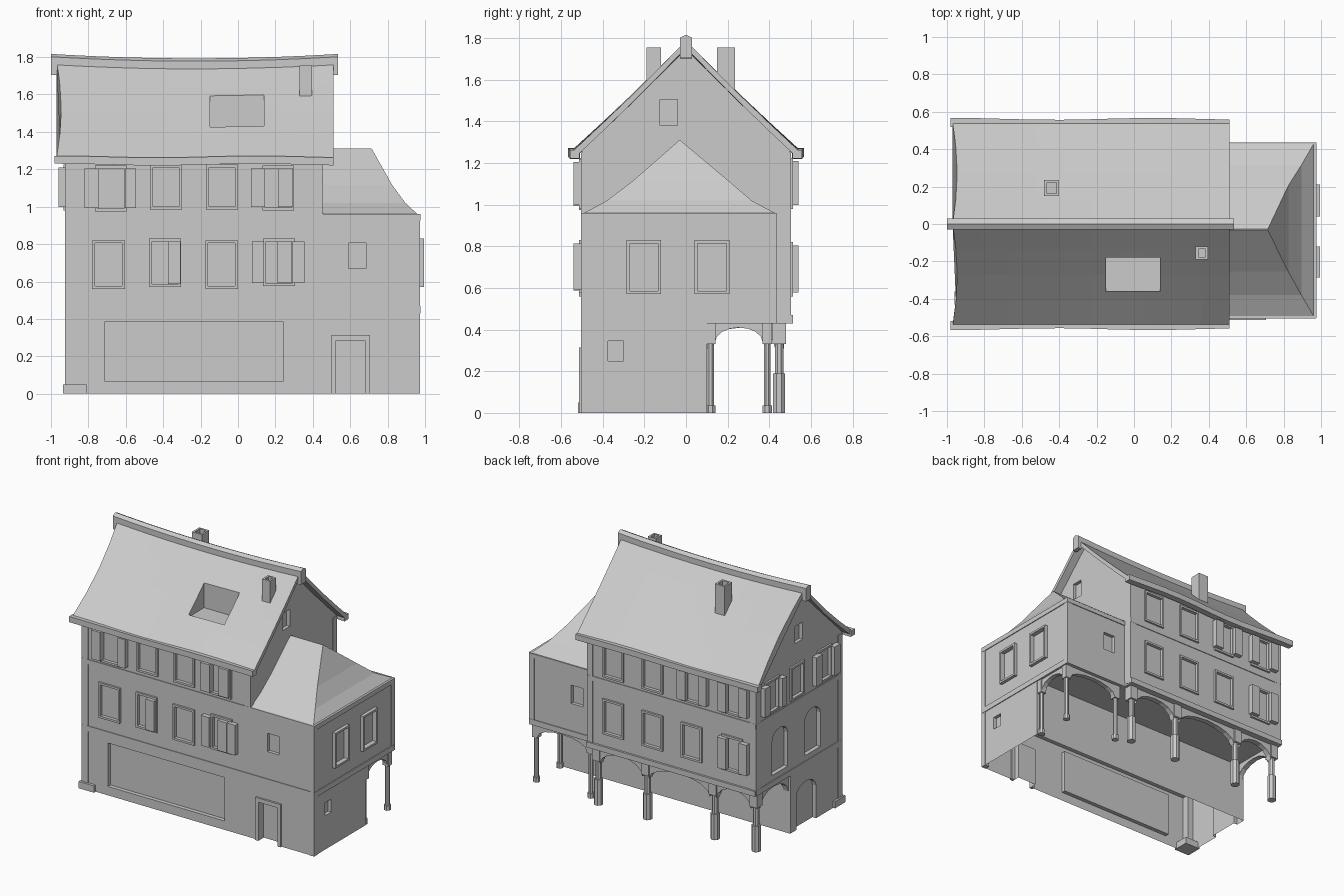
import bpy, bmesh, math
from mathutils import Vector, Matrix

if "Cube" in bpy.data.objects:
    bpy.data.objects.remove(bpy.data.objects["Cube"])

def finish(bm, name, hide=False):
    bmesh.ops.recalc_face_normals(bm, faces=bm.faces)
    me = bpy.data.meshes.new(name)
    bm.to_mesh(me); bm.free()
    ob = bpy.data.objects.new(name, me)
    bpy.context.collection.objects.link(ob)
    ob.hide_render = hide
    return ob

def box(bm, x0, x1, y0, y1, z0, z1):
    c = Vector(((x0+x1)/2, (y0+y1)/2, (z0+z1)/2))
    s = Matrix.Diagonal((abs(x1-x0), abs(y1-y0), abs(z1-z0), 1))
    bmesh.ops.create_cube(bm, size=1, matrix=Matrix.Translation(c) @ s)

def loft(bm, rings):
    vs = [[bm.verts.new(p) for p in r] for r in rings]
    n = len(rings[0])
    for a, b in zip(vs, vs[1:]):
        for i in range(n):
            bm.faces.new((a[i], a[(i+1) % n], b[(i+1) % n], b[i]))
    bm.faces.new(vs[0]); bm.faces.new(vs[-1])

# Wall coordinates: u along the wall, d outward, z up
WALL = {'front': lambda u, d, z: (u, -0.5-d, z), 'back': lambda u, d, z: (u, 0.5+d, z),
        'left': lambda u, d, z: (-0.92-d, u, z), 'right': lambda u, d, z: (0.97+d, u, z),
        'annexback': lambda u, d, z: (u, 0.43+d, z), 'gable': lambda u, d, z: (0.45+d, u, z)}

def wbox(bm, wall, u0, u1, d0, d1, z0, z1):
    a, b = WALL[wall](u0, d0, z0), WALL[wall](u1, d1, z1)
    box(bm, a[0], b[0], a[1], b[1], a[2], b[2])

def wprism(bm, wall, pts, d0, d1):
    loft(bm, [[WALL[wall](u, d, z) for u, z in pts] for d in (d0, d1)])

cut, frames, shutters = bmesh.new(), bmesh.new(), bmesh.new()

def recess(wall, u0, u1, z0, z1, depth=0.025):
    wbox(cut, wall, u0, u1, -depth, 0.05, z0, z1)

def window(wall, u0, u1, z0, z1, shut=(), d=0.014, t=0.015):
    recess(wall, u0+t, u1-t, z0+t, z1-t, 0.01)
    for a, b in ((u0, u0+t), (u1-t, u1)):
        wbox(frames, wall, a, b, -0.01, d, z0, z1)
    for a, b in ((z0, z0+t), (z1-t, z1)):
        wbox(frames, wall, u0+t, u1-t, -0.01, d, a, b)
    for a, b in shut:
        wbox(shutters, wall, a, b, 0.005, 0.04, z0+0.018, z1-0.015)

def arc(a, b, spring, rise, n=8):
    m, r = (a+b)/2, (b-a)/2
    return [(m-r*math.cos(math.pi*i/n), spring+rise*math.sin(math.pi*i/n)) for i in range(n+1)]

# Front windows
window('front', -0.765, -0.595, 0.975, 1.22, [(-0.82, -0.745), (-0.605, -0.545)])
window('front', -0.47, -0.30, 0.985, 1.225)
window('front', -0.17, 0.0, 0.985, 1.225)
window('front', 0.13, 0.30, 0.98, 1.22, [(0.07, 0.145), (0.215, 0.295)])
window('front', -0.78, -0.605, 0.56, 0.82)
window('front', -0.475, -0.305, 0.57, 0.83, [(-0.375, -0.307)])
window('front', -0.175, 0.0, 0.56, 0.82)
window('front', 0.135, 0.305, 0.575, 0.83, [(0.075, 0.14), (0.21, 0.285), (0.288, 0.355)])
# Back windows
for i, c in enumerate((0.24, -0.08, -0.40, -0.73)):
    for j, (z0, z1) in enumerate(((0.56, 0.82), (0.98, 1.225))):
        s = [(c-0.14, c-0.075), (c+0.03, c+0.1)] if (i == 3 or (i == 2 and j)) else []
        window('back', c-0.085, c+0.085, z0, z1, s)
# Annex side and left gable windows
for a, b in ((-0.285, -0.12), (0.04, 0.21)):
    window('right', a, b, 0.57, 0.83, d=0.024)
window('left', 0.24, 0.40, 0.98, 1.225, [(0.39, 0.45), (0.2, 0.25)])
window('left', -0.05, 0.11, 0.98, 1.225)
window('left', -0.37, -0.21, 0.98, 1.225, [(-0.22, -0.15), (-0.43, -0.36)])
# Plain recesses, shop front, door, arched niches
recess('front', 0.59, 0.685, 0.67, 0.805)
recess('annexback', 0.54, 0.635, 0.67, 0.805)
recess('gable', -0.125, -0.04, 1.38, 1.505)
recess('left', -0.04, 0.045, 1.38, 1.505)
recess('right', -0.375, -0.30, 0.25, 0.345)
recess('front', -0.71, 0.24, 0.065, 0.385, 0.03)
recess('front', 0.525, 0.68, -0.01, 0.285, 0.05)
for a, b in ((0.50, 0.525), (0.68, 0.705)):
    wbox(frames, 'front', a, b, -0.01, 0.014, 0, 0.315)
wbox(frames, 'front', 0.525, 0.68, -0.01, 0.014, 0.285, 0.315)
for a, b, z, s, r in ((0.13, 0.31, 0.52, 0.76, 0.07), (-0.25, -0.07, 0.52, 0.76, 0.07), (-0.2, 0.03, 0.0, 0.24, 0.08)):
    wprism(cut, 'left', [(b, z-0.01), (a, z-0.01)] + arc(a, b, s, r), -0.03, 0.05)

cutter = finish(cut, 'wall_cutter', True)
notch = bmesh.new()
box(notch, -0.15, 0.14, -0.36, -0.18, 1.41, 1.9)
notch_cutter = finish(notch, 'roof_notch_cutter', True)
finish(frames, 'window_frames'); finish(shutters, 'shutters')

def carve(ob, *cutters):
    for c in cutters:
        m = ob.modifiers.new('cut', 'BOOLEAN')
        m.operation, m.solver, m.object = 'DIFFERENCE', 'EXACT', c
    bpy.context.view_layer.update()
    me = bpy.data.meshes.new_from_object(ob.evaluated_get(bpy.context.evaluated_depsgraph_get()))
    ob.modifiers.clear()
    ob.data = me

# Main upper storeys with gables
bm = bmesh.new()
sec = [(-0.5, 0.43), (0.5, 0.43), (0.5, 1.262), (0, 1.745), (-0.5, 1.262)]
loft(bm, [[(x, y, z) for y, z in sec] for x in (-0.92, 0.45)])
carve(finish(bm, 'main_upper_storeys'), cutter, notch_cutter)
# Annex upper storey
bm = bmesh.new(); box(bm, 0.45, 0.97, -0.5, 0.43, 0.43, 0.96)
carve(finish(bm, 'annex_storey'), cutter)
# Ground floor, open underneath
bm = bmesh.new(); box(bm, -0.92, 0.97, -0.5, 0.1, 0, 0.43)
ground = finish(bm, 'ground_floor'); carve(ground, cutter)
bm = bmesh.new(); bm.from_mesh(ground.data)
bmesh.ops.delete(bm, geom=[f for f in bm.faces if all(abs(v.co.z) < 1e-4 for v in f.verts)], context='FACES')
bm.to_mesh(ground.data); bm.free()

# Sagging main roof slab
def sag(x): return -0.024*(1-((x+0.23)/0.77)**2)
def eave(x): return 0.005*math.sin(6*x+1)
def top(x, s):
    a = abs(s)
    return 1.79 - 0.53*a - 0.008*math.sin(math.pi*a) + sag(x)*(1-a) + eave(x)*a
rings = []
S = (-1, -0.75, -0.5, -0.25, 0, 0.25, 0.5, 0.75, 1)
for i in range(11):
    x = -0.97 + 1.48*i/10
    w = 0.025*max(0, 1-i/4)
    row = [(x + w*math.sin(math.pi*abs(s)), 0.545*s, top(x, s)) for s in S]
    rings.append(row + [(p[0], p[1]*0.99, p[2]-0.035) for p in reversed(row)])
bm = bmesh.new(); loft(bm, rings)
carve(finish(bm, 'main_roof'), notch_cutter)

# Ridge cap and eave boards following the sag
bm = bmesh.new()
prof = [(-0.03, -0.085), (0.03, -0.085), (0.03, 0.012), (0, 0.027), (-0.03, 0.012)]
loft(bm, [[(x, y, 1.79+sag(x)+z+(0.055 if z < 0 and -0.96 < x < 0.5 else 0)) for y, z in prof]
          for x in [-1, -0.97, -0.955] + [-0.9+0.14*i for i in range(10)] + [0.495, 0.505, 0.535]])
finish(bm, 'ridge_cap')
bm = bmesh.new()
for k in (-1, 1):
    prof = [(0.515, 1.225), (0.562, 1.225), (0.562, 1.267), (0.515, 1.267)]
    loft(bm, [[(x, k*(y+eave(x)), z+eave(x)) for y, z in prof] for x in [-0.98+1.49*i/10 for i in range(11)]])
finish(bm, 'eave_boards')

# Hipped annex roof with flared slopes
bm = bmesh.new()
steps = [(0.965, -0.5, 0.437, 0.955), (0.895, -0.38, 0.315, 1.02), (0.825, -0.255, 0.205, 1.115), (0.715, -0.032, -0.028, 1.31)]
loft(bm, [[(0.44, a, z), (x, a, z), (x, b, z), (0.44, b, z)] for x, a, b, z in steps])
finish(bm, 'annex_roof')

# Hollow-topped chimneys
for name, x0, x1, y0, y1, zb in (('front_chimney', 0.33, 0.395, -0.19, -0.12, 1.57), ('back_chimney', -0.48, -0.4, 0.15, 0.235, 1.5)):
    bm = bmesh.new()
    t = 0.014
    def rect(o, z): return [(x0+o, y0+o, z), (x1-o, y0+o, z), (x1-o, y1-o, z), (x0+o, y1-o, z)]
    loft(bm, [rect(0, zb), rect(0, 1.755), rect(t, 1.755), rect(t, 1.69)])
    finish(bm, name)

# Horizontal bands and corner posts
bm = bmesh.new()
for z0, z1 in ((0.43, 0.47), (0.925, 0.96)):
    wbox(bm, 'front', -0.922, 0.973, -0.02, 0.005, z0, z1)
    wbox(bm, 'right', -0.503, 0.435, -0.02, 0.006, z0, z1)
    wbox(bm, 'annexback', 0.45, 0.973, -0.02, 0.006, z0, z1)
    wbox(bm, 'left', -0.503, 0.503, -0.02, 0.005, z0, z1)
    wbox(bm, 'back', -0.922, 0.453, -0.02, 0.015 if z0 < 0.5 else 0.005, z0, z1)
finish(bm, 'timber_bands')
bm = bmesh.new()
def post(x, y, z0, z1, w=0.05, o=0.004):
    sx, sy = (1 if x > 0 else -1), (1 if y > 0 else -1)
    box(bm, x+o*sx, x-w*sx, y+o*sy, y-w*sy, z0, z1)
for y in (-0.5, 0.5):
    post(-0.92, y, 0.44, 1.25); post(0.45, y, 0.96 if y < 0 else 0.44, 1.25, 0.04)
post(0.97, -0.5, 0, 0.95, 0.035); post(0.97, 0.43, 0.44, 0.95, 0.035); post(-0.92, -0.5, 0, 0.44)
finish(bm, 'corner_posts')
bm = bmesh.new(); box(bm, -0.935, -0.81, -0.52, -0.4, 0, 0.05)
finish(bm, 'corner_plinth')

# Arcade columns: octagonal shaft, base and capital
bm = bmesh.new()
def drum(x, y, z0, z1, r):
    bmesh.ops.create_cone(bm, cap_ends=True, segments=8, radius1=r, radius2=r, depth=z1-z0,
        matrix=Matrix.Translation((x, y, (z0+z1)/2)) @ Matrix.Rotation(math.pi/8, 4, 'Z'))
for x in (-0.885, -0.55, 0.0, 0.40):
    drum(x, 0.447, 0, 0.19, 0.032); drum(x, 0.447, 0.19, 0.34, 0.022); box(bm, x-0.03, x+0.03, 0.415, 0.48, 0.33, 0.43)
for x, y in ((0.945, 0.39), (0.945, 0.118), (0.5, 0.39)):
    drum(x, y, 0, 0.035, 0.025); drum(x, y, 0.035, 0.34, 0.017); box(bm, x-0.023, x+0.023, y-0.023, y+0.023, 0.33, 0.43)
finish(bm, 'arcade_columns')
# Arched braces between the columns
bm = bmesh.new()
def arch(wall, a, b, d0, d1, spring=0.34, rise=0.07):
    wprism(bm, wall, [(b, 0.435), (a, 0.435)] + arc(a+0.002, b-0.002, spring, rise), d0, d1)
for a, b in ((-0.86, -0.575), (-0.525, -0.025), (0.025, 0.375)):
    arch('back', a, b, -0.07, -0.03, 0.31, 0.10)
arch('annexback', 0.52, 0.925, -0.055, -0.02)
arch('right', 0.138, 0.37, -0.045, -0.01)
arch('left', 0.1, 0.43, -0.055, -0.015, 0.31, 0.10)
finish(bm, 'arcade_arches')
